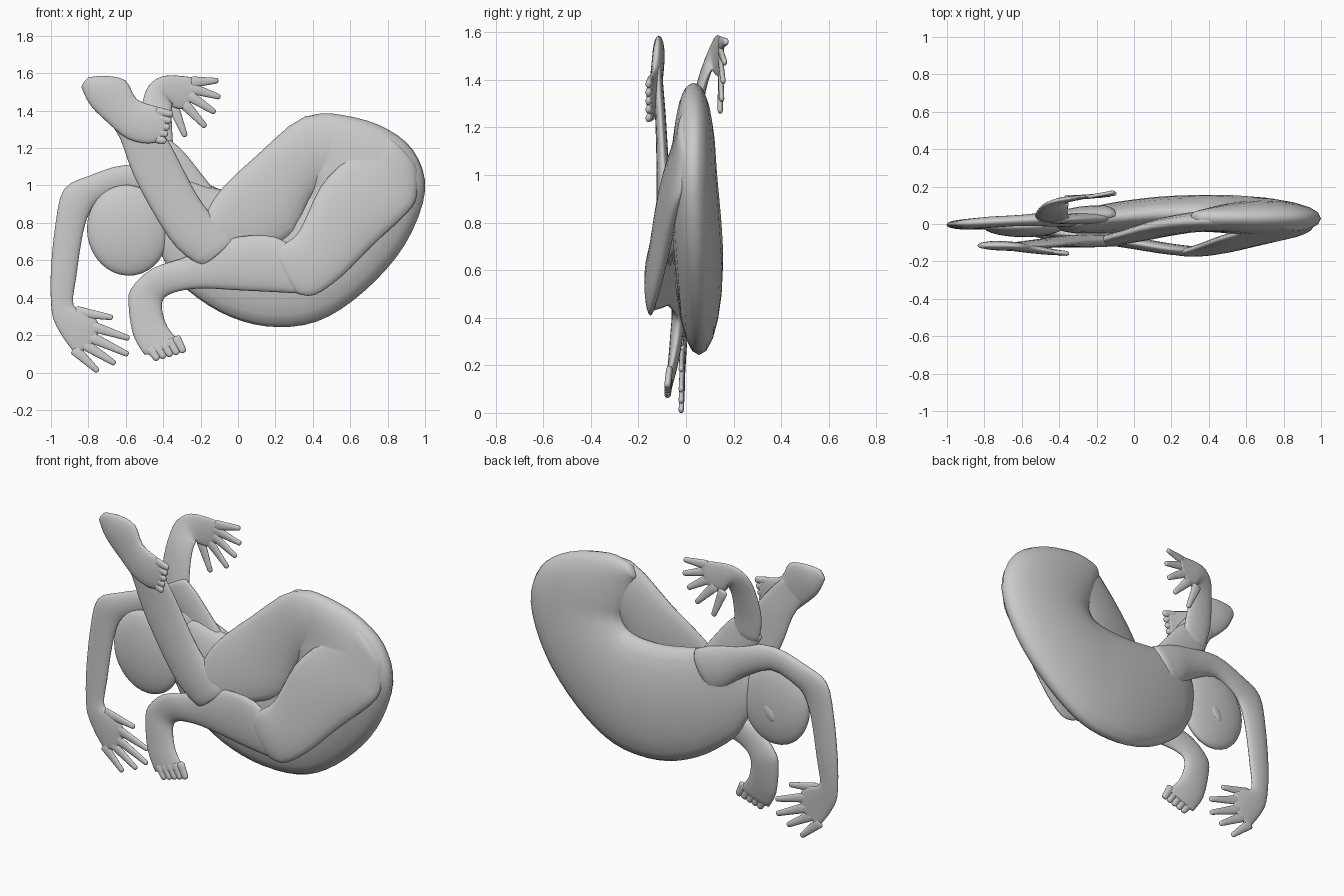
import bpy, bmesh, math
from mathutils import Vector

SEG = 20


def catmull(a, b, c, d, t):
    return 0.5 * (2*b + (c-a)*t + (2*a-5*b+4*c-d)*t*t + (3*b-a-3*c+d)*t**3)


def loft(name, rows, steps=3, cap=0.7):
    """Rows: edge A (x,z), edge B (x,z), front y, back y -> smooth oval tube."""
    n = len(rows)
    dense = []
    for i in range(n - 1):
        q = [rows[max(0, min(n-1, i+k))] for k in (-1, 0, 1, 2)]
        for s in range(steps):
            dense.append([catmull(*v, s/steps) for v in zip(*q)])
    dense.append(list(rows[-1]))
    rings = []
    for ax, az, bx, bz, y0, y1 in dense:
        a, b = Vector((ax, 0, az)), Vector((bx, 0, bz))
        rings.append(((a+b)/2 + Vector((0, (y0+y1)/2, 0)), (a-b)/2, (y1-y0)/2))

    # rounded ends
    def ends(last, prev):
        c, h, r = last
        d = (c - prev[0]).normalized() * r * cap
        return [(c + d*f, h*s, r*s) for f, s in ((0.55, .84), (.88, .5), (1, .12))]
    rings = ends(rings[0], rings[1])[::-1] + rings + ends(rings[-1], rings[-2])

    bm = bmesh.new()
    loops = []
    for c, h, r in rings:
        loops.append([bm.verts.new(c + h*math.cos(t) + Vector((0, r*math.sin(t), 0)))
                      for t in (2*math.pi*k/SEG for k in range(SEG))])
    for p, q in zip(loops, loops[1:]):
        for k in range(SEG):
            m = (k+1) % SEG
            bm.faces.new((p[k], p[m], q[m], q[k]))
    bm.faces.new(loops[0])
    bm.faces.new(loops[-1])
    return finish(name, bm)


def finish(name, bm):
    bmesh.ops.recalc_face_normals(bm, faces=bm.faces)
    me = bpy.data.meshes.new(name)
    bm.to_mesh(me)
    bm.free()
    me.shade_smooth()
    ob = bpy.data.objects.new(name, me)
    bpy.context.collection.objects.link(ob)
    return ob


def digit(name, root, tip, w0, w1, th):
    """Finger or toe between two (x, y, z) points."""
    r, t = Vector(root), Vector(tip)
    side = Vector((t.z - r.z, 0, r.x - t.x)).normalized()
    rows = []
    for f in (0, .5, 1):
        c = r.lerp(t, f)
        w = (w0 + (w1-w0)*f) / 2
        a, b = c + side*w, c - side*w
        rows.append((a.x, a.z, b.x, b.z, c.y - th/2, c.y + th/2))
    loft(name, rows, 2, 1.0)


def ball(name, loc, scale, tilt=0):
    bm = bmesh.new()
    bmesh.ops.create_uvsphere(bm, u_segments=28, v_segments=18, radius=1)
    ob = finish(name, bm)
    ob.location, ob.scale, ob.rotation_euler = loc, scale, (0, tilt, 0)


# curled torso, from shoulders round to hips
loft("torso", [
    (-.40, .61, -.42, .90, -.03, .03),
    (-.32, .485, -.30, 1.03, -.05, .07),
    (-.10, .325, -.12, .985, -.05, .115),
    (.15, .247, .10, .95, -.04, .145),
    (.42, .272, .25, .95, -.04, .155),
    (.67, .43, .34, .97, -.05, .155),
    (.89, .68, .37, 1.01, -.065, .145),
    (1.0, .97, .37, 1.05, -.07, .13),
    (.935, 1.19, .35, 1.11, -.055, .12),
    (.75, 1.325, .33, 1.17, -.04, .105),
    (.50, 1.385, .32, 1.23, -.02, .085),
    (.37, 1.37, .31, 1.28, .0, .07)], 4)

# head and ear
ball("head", (-.59, -.012, .76), (.217, .058, .243), -.15)
ball("ear", (-.58, .038, .72), (.03, .012, .055), .6)

# raised leg
loft("raised_thigh", [
    (.62, 1.35, .66, .98, -.045, .085),
    (.36, 1.37, .43, .98, -.04, .075),
    (.10, 1.16, .30, .74, -.06, .04),
    (-.08, .99, .10, .66, -.095, -.02),
    (-.16, .87, -.08, .60, -.115, -.05),
    (-.18, .78, -.20, .61, -.12, -.07)])
loft("raised_calf", [
    (-.02, .72, -.20, .57, -.12, -.06),
    (-.13, .83, -.33, .67, -.125, -.055),
    (-.22, .95, -.45, .85, -.125, -.06),
    (-.31, 1.12, -.56, 1.06, -.125, -.075),
    (-.38, 1.25, -.63, 1.25, -.13, -.085),
    (-.48, 1.38, -.70, 1.36, -.135, -.095),
    (-.56, 1.46, -.74, 1.44, -.135, -.10)])
loft("raised_foot", [
    (-.79, 1.58, -.835, 1.52, -.13, -.10),
    (-.70, 1.585, -.79, 1.43, -.14, -.09),
    (-.60, 1.56, -.69, 1.33, -.145, -.095),
    (-.54, 1.46, -.59, 1.25, -.155, -.105),
    (-.43, 1.42, -.48, 1.225, -.165, -.13),
    (-.385, 1.40, -.40, 1.245, -.165, -.14)])
for i in range(5):
    z = 1.395 - .036*i
    digit(f"raised_toe_{i}", (-.43, -.15, z), (-.36 - .009*i, -.157, z - .012),
          .05, .036, .026)

# lower leg, folded in front and blended into the hip
loft("folded_thigh", [
    (.78, 1.27, .96, 1.08, -.035, .04),
    (.66, 1.20, .955, .94, -.06, .02),
    (.56, 1.12, .90, .85, -.085, -.01),
    (.44, .99, .72, .68, -.125, -.045),
    (.33, .76, .55, .51, -.16, -.09),
    (.25, .69, .41, .415, -.175, -.12),
    (.19, .66, .32, .42, -.17, -.125)])
loft("folded_shin", [
    (.37, .62, .38, .42, -.17, -.125),
    (.20, .725, .20, .43, -.165, -.105),
    (.0, .725, .0, .44, -.135, -.07),
    (-.14, .68, -.18, .45, -.11, -.045),
    (-.30, .61, -.29, .44, -.09, -.03),
    (-.46, .555, -.36, .42, -.07, -.015),
    (-.57, .45, -.40, .39, -.06, -.005),
    (-.585, .36, -.405, .33, -.065, -.01),
    (-.56, .2, -.375, .24, -.075, -.03),
    (-.50, .095, -.31, .165, -.085, -.055)])
for i in range(5):
    f = i / 4
    digit(f"folded_toe_{i}", (-.47 + .14*f, -.07, .13 + .05*f),
          (-.435 + .14*f, -.077, .078 + .04*f), .052, .038, .028)

# arm over the head, hand hanging down
loft("hanging_arm", [
    (-.10, .98, -.24, .76, .0, .10),
    (-.24, 1.04, -.31, .80, -.01, .095),
    (-.38, 1.08, -.40, .88, -.015, .075),
    (-.60, 1.11, -.58, .97, -.01, .05),
    (-.80, 1.05, -.73, .92, -.02, .04),
    (-.93, .98, -.79, .86, -.025, .03),
    (-.975, .80, -.83, .74, -.025, .025),
    (-1.0, .55, -.865, .51, -.025, .02),
    (-1.0, .38, -.88, .36, -.025, .01),
    (-.985, .28, -.80, .32, -.03, .005),
    (-.93, .18, -.75, .27, -.03, .0),
    (-.87, .10, -.75, .18, -.025, -.005)])
for i, (rx, rz, tx, tz) in enumerate([
        (-.86, .325, -.68, .295), (-.79, .25, -.59, .185), (-.79, .19, -.595, .10),
        (-.82, .15, -.665, .052), (-.87, .12, -.755, .012)]):
    digit(f"hanging_finger_{i}", (rx, -.015, rz), (tx, -.02, tz), .06, .03, .022)

# far arm, raised behind the calf
loft("raised_upper_arm", [
    (-.08, .92, -.26, .86, .0, .07),
    (-.17, 1.03, -.38, .98, .0, .06),
    (-.29, 1.18, -.48, 1.08, .0, .05),
    (-.36, 1.24, -.52, 1.15, .005, .045)])
loft("raised_forearm", [
    (-.34, 1.15, -.50, 1.12, .005, .05),
    (-.35, 1.26, -.53, 1.26, .02, .065),
    (-.355, 1.38, -.515, 1.42, .05, .095),
    (-.35, 1.44, -.48, 1.53, .085, .125),
    (-.35, 1.42, -.40, 1.585, .11, .145),
    (-.29, 1.41, -.28, 1.583, .13, .155),
    (-.24, 1.45, -.21, 1.57, .14, .16)])
for i, (rx, rz, tx, tz) in enumerate([
        (-.24, 1.553, -.115, 1.56), (-.25, 1.52, -.105, 1.475),
        (-.26, 1.48, -.13, 1.395), (-.29, 1.44, -.18, 1.32),
        (-.345, 1.42, -.285, 1.27)]):
    digit(f"raised_finger_{i}", (rx, .145, rz), (tx, .168 - .006*i, tz),
          .06, .03, .022)
